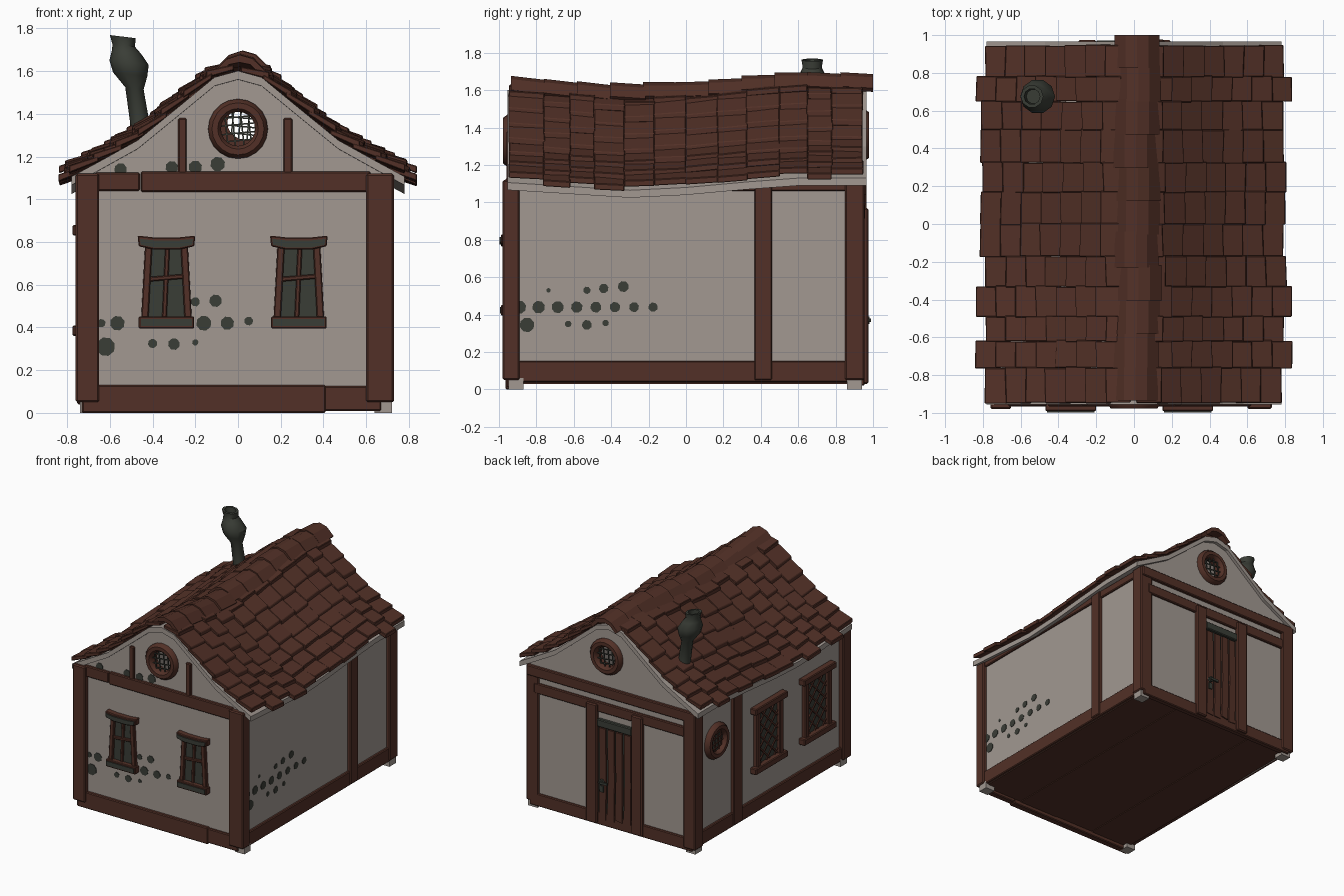
import bpy, bmesh, math, random
from mathutils import Matrix, Vector

if "Cube" in bpy.data.objects:
    bpy.data.objects.remove(bpy.data.objects["Cube"])

random.seed(4)
R = random.uniform


def material(name, rgb):
    m = bpy.data.materials.new(name)
    m.diffuse_color = (*rgb, 1)
    m.use_nodes = True
    m.node_tree.nodes["Principled BSDF"].inputs["Base Color"].default_value = m.diffuse_color
    return m


WOOD = material("brown timber", (0.085, 0.030, 0.020))
PLASTER = material("grey plaster", (0.36, 0.315, 0.285))
STONE = material("dark green stone", (0.042, 0.047, 0.037))


def finish(name, bm, mat, bevel=0, smooth=False):
    bmesh.ops.recalc_face_normals(bm, faces=bm.faces)
    me = bpy.data.meshes.new(name)
    bm.to_mesh(me)
    bm.free()
    me.materials.append(mat)
    ob = bpy.data.objects.new(name, me)
    bpy.context.collection.objects.link(ob)
    if bevel:
        b = ob.modifiers.new("bevel", 'BEVEL')
        b.width, b.segments = bevel, 1
    if smooth:
        bpy.context.view_layer.objects.active = ob
        ob.select_set(True)
        bpy.ops.object.shade_smooth_by_angle(angle=math.radians(40))
        ob.select_set(False)
    return ob


def loft(bm, low, high):
    a, b = [bm.verts.new(p) for p in low], [bm.verts.new(p) for p in high]
    n = len(a)
    bm.faces.new(a[::-1])
    bm.faces.new(b)
    for i in range(n):
        bm.faces.new((a[i], a[(i + 1) % n], b[(i + 1) % n], b[i]))


# wall frames: local x = right, y = up, z = outward
def frame(u, v, d, o):
    return Matrix.Translation(o) @ Matrix((u, v, d)).transposed().to_4x4()


UP = (0, 0, 1)
FRONT = frame((1, 0, 0), UP, (0, -1, 0), (0, -0.94, 0))
BACK = frame((-1, 0, 0), UP, (0, 1, 0), (0, 0.94, 0))
LEFT = frame((0, -1, 0), UP, (-1, 0, 0), (-0.72, 0, 0))
RIGHT = frame((0, 1, 0), UP, (1, 0, 0), (0.70, 0, 0))
FLAT = Matrix.Identity(4)


def rect(u0, u1, v0, v1):
    return [(u0, v0), (u1, v0), (u1, v1), (u0, v1)]


def strip(p, q, w):
    p, q = Vector(p), Vector(q)
    n = (q - p).orthogonal().normalized() * w / 2
    return [p - n, q - n, q + n, p + n]


def disc(u, v, r, n=9, ry=None):
    return [(u + r * math.cos(t * math.tau / n + 0.3), v + (ry or r) * math.sin(t * math.tau / n + 0.3))
            for t in range(n)]


def part(name, mat, M, prisms, bevel=0):
    bm = bmesh.new()
    for pts, d0, d1 in prisms:
        loft(bm, [M @ Vector((p[0], p[1], d0)) for p in pts], [M @ Vector((p[0], p[1], d1)) for p in pts])
    return finish(name, bm, mat, bevel)


# roof surface: concave slope plus a sagging ridge
def interp(t, tab):
    for (a, x), (b, y) in zip(tab, tab[1:]):
        if t <= b:
            return x + (y - x) * (t - a) / (b - a)
    return tab[-1][1]


SLOPE = [(0, 1.65), (0.11, 1.62), (0.28, 1.48), (0.47, 1.325), (0.65, 1.225), (0.9, 1.09)]
SAG = [(-1.01, 0), (-0.3, -0.045), (0, -0.03), (0.33, 0), (0.6, 0.02), (1.01, 0.02)]


def roof(x, y):
    return interp(abs(x), SLOPE) + interp(y, SAG)


# gable walls with a round window hole
def gable(name, y0, y1, cx, cz):
    bm = bmesh.new()
    xs = [0.70, 0.6, 0.47, 0.28, 0.11, 0, -0.11, -0.28, -0.47, -0.6, -0.72]
    outline = [(-0.72, 0.04), (0.70, 0.04)] + [(x, roof(x, y0) - 0.065) for x in xs]
    for loop in (outline, disc(cx, cz, 0.10, 20)):
        vs = [bm.verts.new((x, y0, z)) for x, z in loop]
        for i in range(len(vs)):
            bm.edges.new((vs[i - 1], vs[i]))
    bmesh.ops.triangle_fill(bm, edges=bm.edges[:], use_beauty=True)
    ext = bmesh.ops.extrude_face_region(bm, geom=bm.faces[:])
    bmesh.ops.translate(bm, vec=(0, y1 - y0, 0), verts=[v for v in ext['geom'] if isinstance(v, bmesh.types.BMVert)])
    finish(name, bm, PLASTER)


gable("front_gable_wall", -0.94, -0.90, 0, 1.33)
gable("back_gable_wall", 0.94, 0.90, 0.03, 1.36)
part("left_wall", PLASTER, LEFT, [(rect(-0.90, 0.90, 0.04, 1.12), -0.04, 0)])
part("right_wall", PLASTER, RIGHT, [(rect(-0.90, 0.90, 0.04, 1.12), -0.04, 0)])
part("floor", WOOD, FLAT, [(rect(-0.70 + 0.35 * i, -0.352 + 0.35 * i, -0.93, 0.93), 0.03 + 0.004 * (i % 2), 0.055)
                           for i in range(4)])
part("corner_feet", PLASTER, FLAT, [(rect(x, x + 0.08, y, y + 0.08), 0, 0.06)
                                    for x in (-0.74, 0.64) for y in (-0.95, 0.86)])

# timber frame
part("corner_posts", WOOD, FLAT, [
    (rect(-0.76, -0.65, -0.98, -0.88), 0.05, 1.12), (rect(0.60, 0.73, -0.98, -0.89), 0.05, 1.12),
    (rect(-0.755, -0.65, 0.86, 0.965), 0.04, 1.12), (rect(0.62, 0.73, 0.85, 0.955), 0.05, 1.12)], 0.008)
part("front_beams", WOOD, FRONT, [
    (rect(-0.73, 0.41, 0, 0.13), -0.03, 0.025), (rect(0.40, 0.67, 0.01, 0.125), -0.03, 0.02),
    (rect(-0.67, -0.46, 1.04, 1.125), -0.03, 0.022), (rect(-0.455, 0.62, 1.035, 1.13), -0.03, 0.025),
    (rect(-0.28, -0.24, 1.12, 1.38), -0.01, 0.02), (rect(0.212, 0.255, 1.12, 1.38), -0.01, 0.02)], 0.006)
part("back_beams", WOOD, BACK, [
    (rect(-0.70, 0.72, 0.02, 0.12), -0.03, 0.015), (rect(-0.72, 0.74, 1.04, 1.12), -0.03, 0.025),
    (rect(-0.66, 0.70, 0.91, 0.99), -0.03, 0.018)], 0.006)
part("left_beams", WOOD, LEFT, [
    (rect(-0.92, 0.92, 0.04, 0.15), -0.03, 0.02), (rect(-0.92, 0.92, 1.05, 1.12), -0.03, 0.015),
    (rect(-0.47, -0.36, 0.05, 1.12), -0.03, 0.03)], 0.006)
part("right_beams", WOOD, RIGHT, [
    (rect(-0.92, 0.92, 0.04, 0.152), -0.03, 0.02), (rect(-0.92, 0.92, 1.06, 1.12), -0.03, 0.015),
    (rect(0.365, 0.46, 0.05, 1.12), -0.03, 0.03)], 0.006)

# exposed stones in the plaster
front_stones = [(-0.62, 0.31, 0.045), (-0.565, 0.42, 0.035), (-0.64, 0.42, 0.02), (-0.4, 0.325, 0.022),
                (-0.3, 0.322, 0.028), (-0.2, 0.33, 0.015), (-0.2, 0.52, 0.022), (-0.105, 0.525, 0.03),
                (-0.16, 0.42, 0.036), (-0.05, 0.42, 0.032), (0.05, 0.43, 0.021), (-0.55, 1.14, 0.03),
                (-0.31, 1.15, 0.03), (-0.2, 1.15, 0.032), (-0.095, 1.165, 0.035)]
part("front_wall_stones", STONE, FRONT, [(disc(u, v, r, 8), -0.002, 0.004) for u, v, r in front_stones])
right_stones = [(-0.89 + 0.102 * i, 0.44, 0.036 - 0.0015 * i) for i in range(8)] + [
    (-0.85, 0.345, 0.04), (-0.63, 0.35, 0.018), (-0.53, 0.345, 0.027), (-0.43, 0.355, 0.018),
    (-0.53, 0.53, 0.02), (-0.44, 0.54, 0.026), (-0.335, 0.55, 0.03), (-0.735, 0.53, 0.012)]
part("right_wall_stones", STONE, RIGHT, [(disc(u, v, r, 8), -0.002, 0.004) for u, v, r in right_stones])


# front windows: flared frame, four panes, thick lintel and sill
def flared_window(name, c):
    part(name + "_panes", STONE, FRONT, [([(c - .11, .43), (c + .11, .43), (c + .09, .79), (c - .09, .79)], 0, 0.012)])
    part(name + "_frame", WOOD, FRONT, [
        (strip((c - 0.102, 0.43), (c - 0.083, 0.79), 0.034), 0, 0.032),
        (strip((c + 0.102, 0.43), (c + 0.083, 0.79), 0.034), 0, 0.032),
        (strip((c - 0.01, 0.44), (c + 0.005, 0.78), 0.022), 0, 0.026),
        (strip((c - 0.09, 0.625), (c + 0.09, 0.64), 0.022), 0, 0.028),
        ([(c - .13, .395), (c + .13, .395), (c + .13, .452), (c - .13, .452)], 0, 0.05),
        ([(c - .13, .78), (c - .06, .765), (c + .06, .765), (c + .13, .78),
          (c + .135, .83), (c + .06, .822), (c - .06, .822), (c - .135, .83)], 0, 0.05)], 0.005)
    part(name + "_stone_trim", STONE, FRONT, [
        (rect(c - .12, c + .12, .407, .44), 0.04, 0.055),
        ([(c - .12, .787), (c - .06, .775), (c + .06, .775), (c + .12, .787),
          (c + .125, .815), (c + .06, .808), (c - .06, .808), (c - .125, .815)], 0.04, 0.057)])


flared_window("front_left_window", -0.335)
flared_window("front_right_window", 0.285)


# round windows: turned ring and diagonal lattice
def round_window(name, M, u, v, pane=False):
    bm = bmesh.new()
    prof = [(0.08, -0.045), (0.08, 0.02), (0.095, 0.038), (0.122, 0.038), (0.14, 0.015), (0.14, -0.045)]
    n = 20
    rings = [[bm.verts.new(M @ Vector((u + r * math.cos(math.tau * i / n), v + r * math.sin(math.tau * i / n), d)))
              for r, d in prof] for i in range(n)]
    for i in range(n):
        for k in range(6):
            bm.faces.new((rings[i - 1][k], rings[i][k], rings[i][(k + 1) % 6], rings[i - 1][(k + 1) % 6]))
    finish(name + "_ring", bm, WOOD, smooth=True)
    bars = []
    for t in (-0.055, -0.02, 0.02, 0.055):
        h = math.sqrt(0.085 ** 2 - t * t)
        for a in (0.1, 0.1 + math.pi / 2):
            c, s = math.cos(a), math.sin(a)
            bars.append((strip((u + t * c - h * s, v + t * s + h * c), (u + t * c + h * s, v + t * s - h * c), 0.007),
                         0.005, 0.013))
    part(name + "_lattice", WOOD if pane else STONE, M, bars)
    if pane:
        part(name + "_pane", STONE, M, [(disc(u, v, 0.085, 20), 0, 0.006)])


round_window("front_round_window", FRONT, 0, 1.33)
round_window("back_round_window", BACK, -0.03, 1.36)
round_window("left_round_window", LEFT, -0.66, 0.79, True)


# left lattice windows
def lattice_window(name, c):
    part(name + "_pane", STONE, LEFT, [(rect(c - .15, c + .15, .40, .84), 0, 0.012)])
    part(name + "_frame", WOOD, LEFT, [
        (rect(c - .165, c - .12, .38, .86), 0, 0.04), (rect(c + .12, c + .165, .38, .86), 0, 0.04),
        (rect(c - .20, c + .20, .83, .88), 0, 0.055), (rect(c - .20, c + .20, .36, .41), 0, 0.055)], 0.006)
    bars = []
    for i in range(-3, 6):
        for sgn in (-1, 1):
            pts = [(x, 0.41 + 0.1 * i + (x + 0.12)) for x in (-0.12, 0.12)]
            (x0, z0), (x1, z1) = pts
            lo, hi = max(z0, 0.41), min(z1, 0.83)
            if hi - lo > 0.02:
                bars.append((strip((c + sgn * (x0 + lo - z0), lo), (c + sgn * (x0 + hi - z0), hi), 0.011), 0.01, 0.02))
    part(name + "_lattice", WOOD, LEFT, bars)


lattice_window("left_back_window", -0.03)
lattice_window("left_front_window", 0.575)

# back door (u is -x on this wall)
part("door_backing", STONE, BACK, [(rect(-0.10, 0.20, 0.05, 0.84), 0, 0.008)])
part("door_planks", WOOD, BACK, [
    ([(u, 0.07 + R(0, .03)), (u + 0.06, 0.07 + R(0, .02)), (u + 0.064, 0.4), (u + 0.06, 0.79), (u + 0.004, 0.79),
      (u + 0.008, 0.42)], 0, 0.018 + R(0, .008)) for u in (-0.09, -0.017, 0.054, 0.126)])
part("door_lintel", STONE, BACK, [(rect(-0.10, 0.20, 0.80, 0.86), 0, 0.032)], 0.006)
part("door_posts", WOOD, BACK, [(rect(-0.195, -0.10, 0.03, 0.97), 0, 0.035),
                                (rect(0.20, 0.295, 0.03, 0.97), 0, 0.035)], 0.008)
part("door_handle", STONE, BACK, [(disc(-0.06, 0.37, 0.022, 8), 0.02, 0.04), (rect(-0.07, 0.0, 0.36, 0.378), 0.035, 0.048),
                                  (rect(-0.075, -0.045, 0.29, 0.34), 0.02, 0.03)])

# roof deck, its plaster edge showing beneath the tiles
bm = bmesh.new()
xs = [-0.78, -0.65, -0.47, -0.28, -0.11, 0, 0.11, 0.28, 0.47, 0.65, 0.78]
ys = [-0.955, -0.6, -0.3, 0, 0.33, 0.6, 0.965]
grid = [[[bm.verts.new((x, y, roof(x, y) - h)) for y in ys] for x in xs] for h in (0.085, 0.045)]
for g in grid:
    for i in range(10):
        for j in range(6):
            bm.faces.new((g[i][j], g[i + 1][j], g[i + 1][j + 1], g[i][j + 1]))
edge = [(i, 0) for i in range(11)] + [(10, j) for j in range(1, 7)] + \
       [(i, 6) for i in range(9, -1, -1)] + [(0, j) for j in range(5, 0, -1)]
lo, hi = grid
for (a, b), (c, d) in zip(edge, edge[1:] + edge[:1]):
    bm.faces.new((lo[a][b], lo[c][d], hi[c][d], hi[a][b]))
finish("roof_deck", bm, PLASTER)

# overlapping slope tiles in strips, thicker at the lower end
bm = bmesh.new()
cuts = [-0.945, -0.76, -0.62, -0.49, -0.33, -0.17, 0.0, 0.17, 0.325, 0.5, 0.65, 0.78, 0.945]
for side in (-1, 1):
    for j, (a, b) in enumerate(zip(cuts, cuts[1:])):
        off = 0.022 if j in (1, 3, 10) else R(-0.035, 0.0)
        for k in range(7):
            x0 = 0.045 + 0.106 * k + off
            x1 = x0 + 0.135
            y0, y1, lift = a - R(0, .006), b + R(-.003, .006), R(-0.004, 0.008)
            low, high = [], []
            for x, y, t, h in ((x0, y0, -.045, -.02), (x1, y0, -.022, .012), (x1, y1, -.022, .012), (x0, y1, -.045, -.02)):
                z, xx = roof(x, y) + lift + R(-.003, .003), max(x, 0.01) + R(-.004, .004)
                low.append((side * xx, y, z + t))
                high.append((side * xx, y, z + h))
            loft(bm, low, high)
finish("roof_tiles", bm, WOOD, 0.004)

# arched ridge tiles
bm = bmesh.new()
ridge = [(-0.12, -0.055), (-0.06, 0.005), (0, 0.025), (0.06, 0.008), (0.12, -0.05),
         (0.10, -0.07), (0.05, -0.02), (0, -0.01), (-0.05, -0.02), (-0.10, -0.07)]
for i in range(11):
    y0 = -0.935 + i * 0.176
    y1, dx, dz = min(y0 + 0.19, 1.0), 0.015 + R(-.012, .012), R(-.006, .004)
    loft(bm, [(x + dx, y0, roof(0, y0) + z + dz + 0.006) for x, z in ridge],
         [(x + dx, y1, roof(0, y1) + z + dz - 0.004) for x, z in ridge])
finish("ridge_tiles", bm, WOOD)

# leaning bulbous chimney pot, hollow at the top
bm = bmesh.new()
path = [(-0.445, 1.22, 0.052), (-0.46, 1.36, 0.046), (-0.485, 1.52, 0.043), (-0.505, 1.585, 0.08), (-0.51, 1.64, 0.092),
        (-0.522, 1.69, 0.068), (-0.535, 1.72, 0.053), (-0.54, 1.762, 0.06), (-0.54, 1.762, 0.042), (-0.53, 1.68, 0.04)]
rings = [[bm.verts.new((x + r * math.cos(i * math.tau / 10), 0.675 + r * math.sin(i * math.tau / 10),
                        z - 0.12 * r * math.cos(i * math.tau / 10))) for i in range(10)] for x, z, r in path]
for p, q in zip(rings, rings[1:]):
    for i in range(10):
        bm.faces.new((p[i - 1], p[i], q[i], q[i - 1]))
bm.faces.new(rings[0])
bm.faces.new(rings[-1])
finish("chimney_pot", bm, STONE, smooth=True)
